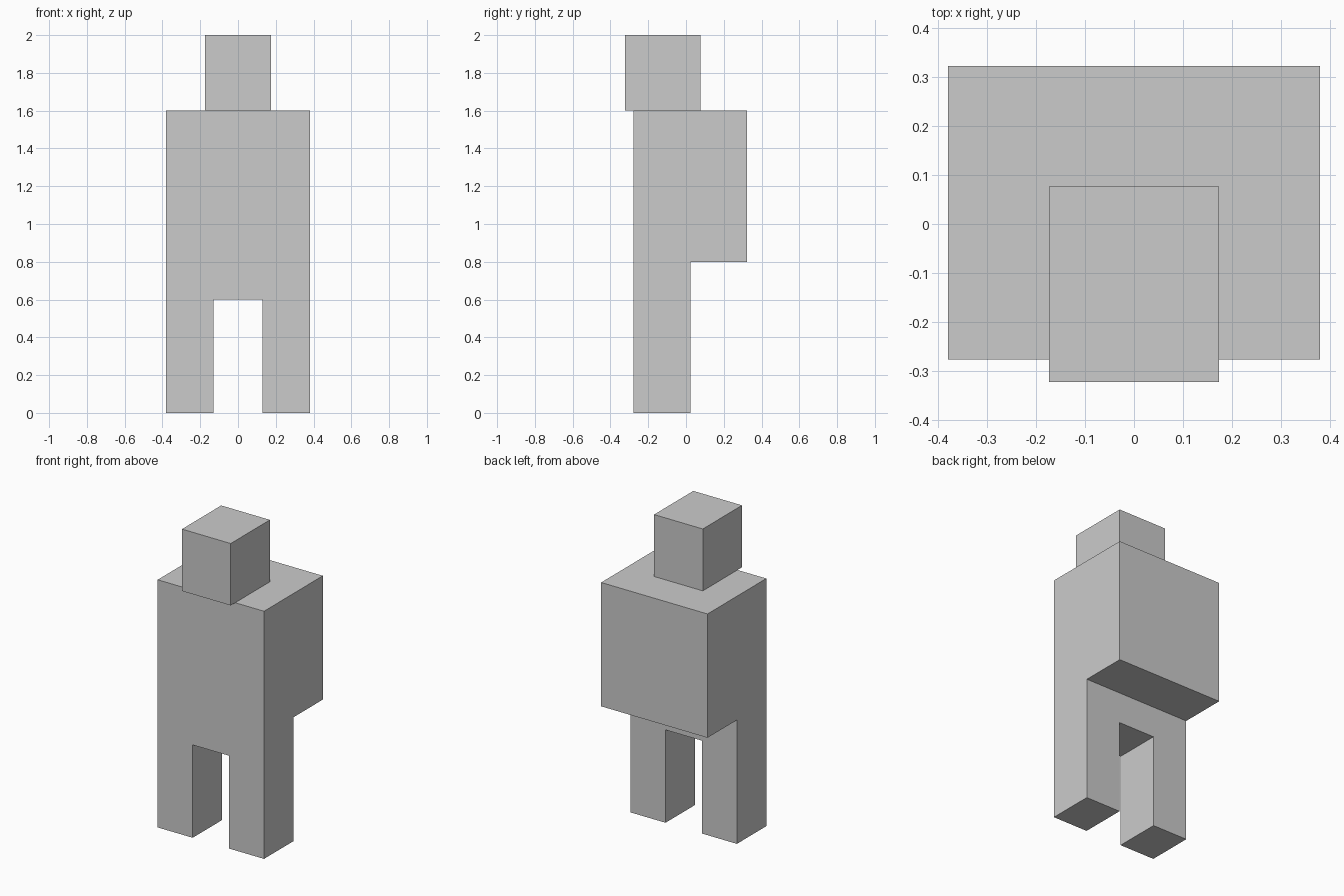
import bpy

if "Cube" in bpy.data.objects:
    bpy.data.objects.remove(bpy.data.objects["Cube"])


def box(name, x, y, z):
    """Add a box spanning the given (min, max) ranges."""
    spans = (x, y, z)
    bpy.ops.mesh.primitive_cube_add(size=1)
    obj = bpy.context.object
    obj.name = obj.data.name = name
    for v in obj.data.vertices:
        v.co = [lo if c < 0 else hi for c, (lo, hi) in zip(v.co, spans)]
    return obj


HALF_W = 0.38                        # half body width
FRONT, MID, BACK = -0.277, 0.023, 0.323
HIP, PACK_BASE, SHOULDER = 0.6, 0.8, 1.6

# Torso and the full-width pack flush behind it
box("torso", (-HALF_W, HALF_W), (FRONT, MID), (HIP, SHOULDER))
box("backpack", (-HALF_W, HALF_W), (MID, BACK), (PACK_BASE, SHOULDER))

# Legs, flush with the outer sides of the torso
for side, x in (("left", (0.13, HALF_W)), ("right", (-HALF_W, -0.13))):
    box(f"{side}_leg", x, (FRONT, MID), (0, HIP))

# Head, jutting slightly past the chest
box("head", (-0.174, 0.174), (-0.323, 0.077), (SHOULDER, 2.0))
